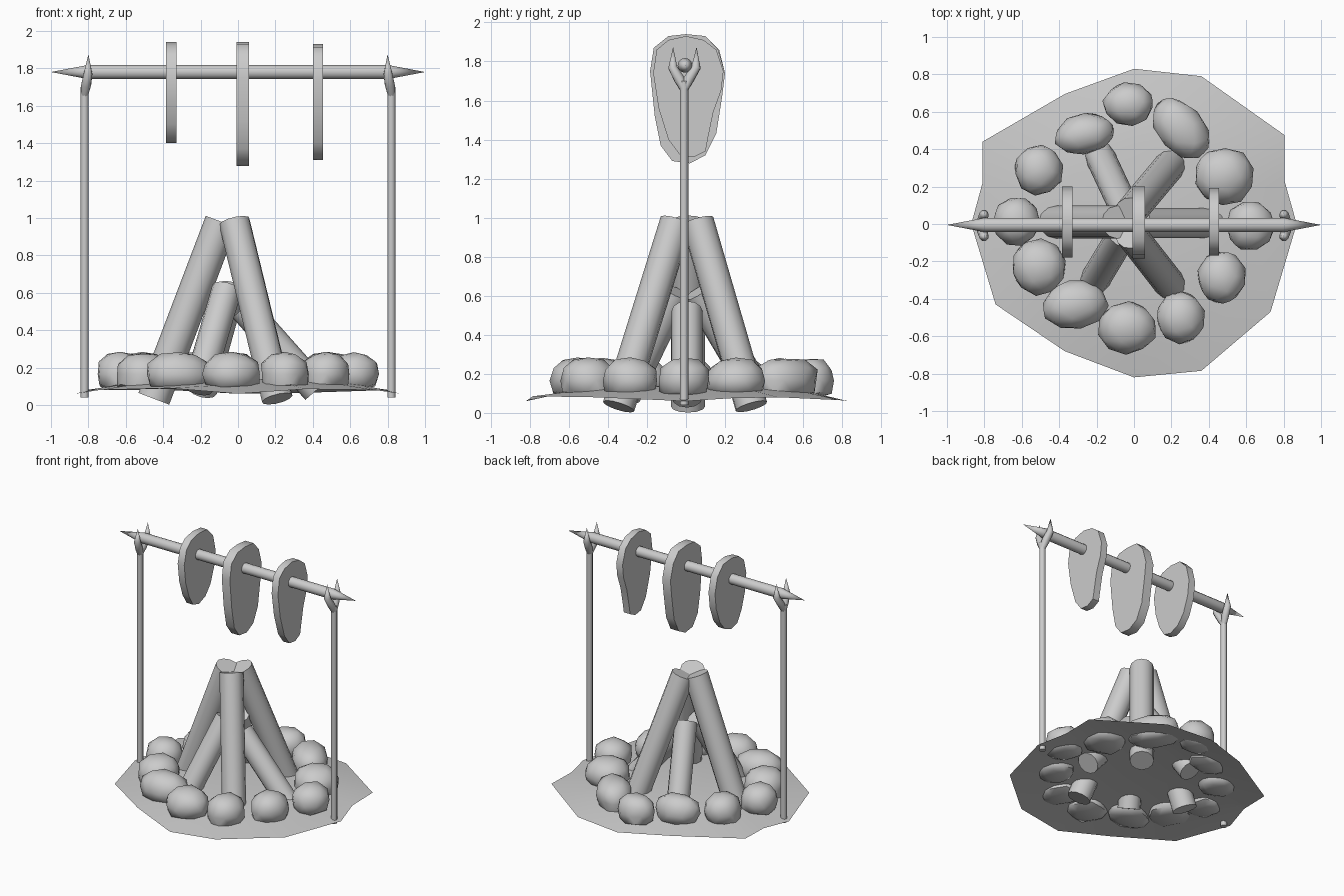
import bpy, bmesh, math, random
from mathutils import Vector, Matrix

if "Cube" in bpy.data.objects:
    bpy.data.objects.remove(bpy.data.objects["Cube"])

random.seed(4)


def finish(bm, name, angle=50):
    bmesh.ops.recalc_face_normals(bm, faces=bm.faces)
    mesh = bpy.data.meshes.new(name)
    bm.to_mesh(mesh)
    bm.free()
    ob = bpy.data.objects.new(name, mesh)
    bpy.context.collection.objects.link(ob)
    bpy.ops.object.select_all(action='DESELECT')
    ob.select_set(True)
    bpy.context.view_layer.objects.active = ob
    bpy.ops.object.shade_smooth_by_angle(angle=math.radians(angle))
    return ob


def tube(bm, path, radii, sides):
    """Tube through the path points, capped at both ends; radius 0 makes a point."""
    path = [Vector(p) for p in path]
    rings = []
    for i, p in enumerate(path):
        d = path[min(i + 1, len(path) - 1)] - path[max(i - 1, 0)]
        rot = d.to_track_quat('Z', 'Y')
        rings.append([bm.verts.new(p + rot @ Vector((radii[i] * math.cos(a), radii[i] * math.sin(a), 0)))
                      for a in (2 * math.pi * k / sides for k in range(sides))])
    for a, b in zip(rings, rings[1:]):
        for k in range(sides):
            n = (k + 1) % sides
            bm.faces.new((a[k], a[n], b[n], b[k]))
    bm.faces.new(rings[0][::-1])
    bm.faces.new(rings[-1])
    bmesh.ops.remove_doubles(bm, verts=bm.verts, dist=0.0005)


# Ground: shallow irregular mound, open underneath
edge = [(0, .83, .06), (.36, .79, .065), (.805, .475, .08), (.805, .23, .075), (.87, 0, .06),
        (.73, -.47, .08), (.36, -.785, .085), (0, -.82, .06), (-.37, -.68, .09), (-.74, -.43, .08),
        (-.87, 0, .06), (-.81, .22, .075), (-.81, .44, .08), (-.37, .695, .08)]
bm = bmesh.new()
rings = [[bm.verts.new(p) for p in edge]]
for f, h in ((.75, .11), (.5, .135)):
    rings.append([bm.verts.new((x * f, y * f, h)) for x, y, z in edge])
mid = bm.verts.new((0, 0, .14))
for i in range(len(edge)):
    j = (i + 1) % len(edge)
    for a, b in zip(rings, rings[1:]):
        bm.faces.new((a[j], a[i], b[i], b[j]))
    bm.faces.new((rings[-1][j], rings[-1][i], mid))
ground = finish(bm, "ground")
for p in ground.data.polygons:
    if p.normal.z < 0:
        p.flip()

# Stone ring: x, y, half length, half width, rotation
stones = [(-.03, .64, .135, .115, 0), (.25, .51, .19, .125, -50), (.48, .255, .16, .155, 0),
          (.62, -.01, .13, .13, 0), (.47, -.285, .13, .14, 0), (.25, -.5, .13, .14, 0),
          (-.035, -.555, .155, .14, 0), (-.315, -.43, .175, .13, 8), (-.51, -.23, .145, .15, 0),
          (-.63, .015, .125, .13, 0), (-.51, .29, .13, .135, 0), (-.265, .48, .16, .11, 12)]
for i, (x, y, a, b, r) in enumerate(stones):
    bm = bmesh.new()
    bmesh.ops.create_icosphere(bm, subdivisions=2, radius=1,
                               matrix=Matrix.Rotation(random.uniform(0, 6), 4, 'Z'))
    for v in bm.verts:
        # boxier than a sphere, with a flat underside
        n = v.co.normalized()
        k = random.uniform(.96, 1.05) * (1 + .14 * abs(n.z) * math.hypot(n.x, n.y))
        v.co = Vector((n.x * a * k, n.y * b * k, max(n.z * k, -.7) * .115))
    ob = finish(bm, f"stone_{i + 1}", 48)
    ob.location = (x, y, .165)
    ob.rotation_euler.z = math.radians(r)

# Logs: three tall ones forming a tripod, three short ones between
logs = [((-.45, .01, .033), (-.09, .01, .98), .088),
        ((.21, -.345, .033), (-.02, -.05, .98), .084),
        ((.21, .335, .033), (-.02, .06, .98), .084),
        ((.42, .005, .08), (.03, .005, .52), .08),
        ((-.215, -.31, .09), (-.06, -.05, .62), .08),
        ((-.19, .38, .08), (-.04, .06, .62), .08)]
for i, (lo, hi, r) in enumerate(logs):
    bm = bmesh.new()
    tube(bm, [lo, hi], [r, r], 12)
    finish(bm, f"log_{i + 1}")

# Forked posts
for s, name in ((-1, "left_post"), (1, "right_post")):
    bm = bmesh.new()
    tube(bm, [(s * .82, -.01, .04), (s * .82, -.01, 1.70)], [.022, .022], 8)
    finish(bm, name)
    for t, side in ((-1, "front"), (1, "back")):
        bm = bmesh.new()
        tube(bm, [(s * .82, -.01, 1.655), (s * .812, -.01 + t * .025, 1.71),
                  (s * .802, -.008 + t * .06, 1.77), (s * .80, -.006 + t * .06, 1.875)],
             [.02, .028, .025, 0], 8)
        finish(bm, f"{name}_{side}_prong")

# Spit with sharpened ends
bm = bmesh.new()
tube(bm, [(x, -.005, 1.78) for x in (-1, -.8, .8, 1)], [0, .038, .038, 0], 12)
finish(bm, "spit")

# Meat slabs: y-z outlines extruded along x
left_cut = [(-.15, 1.87), (-.09, 1.92), (0, 1.94), (.1, 1.93), (.17, 1.86), (.2, 1.74), (.185, 1.62),
            (.14, 1.5), (.08, 1.43), (0, 1.40), (-.07, 1.42), (-.12, 1.5), (-.16, 1.62), (-.178, 1.76)]
middle_cut = [(-.165, 1.87), (-.09, 1.93), (0, 1.94), (.1, 1.93), (.165, 1.86), (.2, 1.74), (.185, 1.62),
              (.155, 1.43), (.1, 1.32), (.02, 1.278), (-.07, 1.29), (-.13, 1.37), (-.16, 1.52), (-.184, 1.75)]
right_cut = [(-.15, 1.86), (-.09, 1.91), (0, 1.93), (.09, 1.91), (.155, 1.86), (.192, 1.75), (.18, 1.65),
             (.14, 1.54), (.115, 1.42), (.10, 1.34), (.04, 1.31), (-.03, 1.32), (-.09, 1.4), (-.14, 1.56),
             (-.168, 1.74)]
for name, prof, x0, x1 in (("meat_left", left_cut, -.385, -.33), ("meat_middle", middle_cut, -.008, .06),
                           ("meat_right", right_cut, .402, .455)):
    bm = bmesh.new()
    face = bm.faces.new([bm.verts.new((x0, y, z)) for y, z in prof])
    ext = bmesh.ops.extrude_face_region(bm, geom=[face])
    bmesh.ops.translate(bm, vec=(x1 - x0, 0, 0),
                        verts=[g for g in ext["geom"] if isinstance(g, bmesh.types.BMVert)])
    finish(bm, name)
